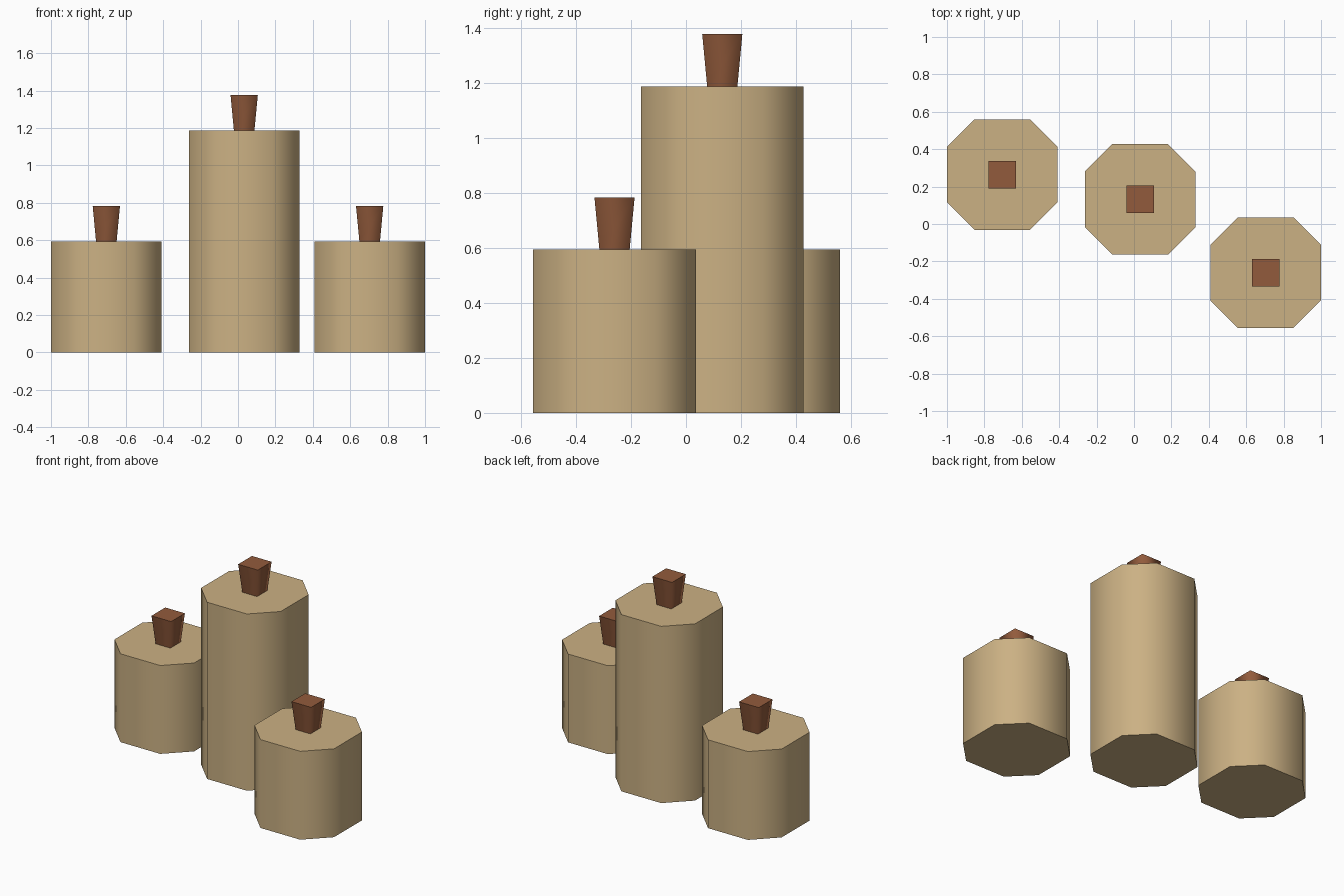
import bpy, bmesh

cube = bpy.data.objects.get("Cube")
if cube:
    bpy.data.objects.remove(cube, do_unlink=True)


def material(name, rgb):
    mat = bpy.data.materials.new(name)
    mat.use_nodes = True
    mat.diffuse_color = (*rgb, 1)
    mat.node_tree.nodes["Principled BSDF"].inputs["Base Color"].default_value = (*rgb, 1)
    return mat


wax = material("tan_wax", (0.60, 0.44, 0.23))
brown = material("brown_wick", (0.29, 0.105, 0.045))


def prism(name, mat, location, bottom, top, height):
    """Loft between two outlines: smooth round the sides, crisp flat caps."""
    bm = bmesh.new()
    low = [bm.verts.new((x, y, 0)) for x, y in bottom]
    high = [bm.verts.new((x, y, height)) for x, y in top]
    caps = [bm.faces.new(low[::-1]), bm.faces.new(high)]
    n = len(low)
    for i in range(n):
        j = (i + 1) % n
        bm.faces.new((low[i], low[j], high[j], high[i])).smooth = True
    for cap in caps:
        for edge in cap.edges:
            edge.smooth = False
    mesh = bpy.data.meshes.new(name)
    bm.to_mesh(mesh)
    bm.free()
    mesh.materials.append(mat)
    obj = bpy.data.objects.new(name, mesh)
    obj.location = location
    bpy.context.collection.objects.link(obj)
    return obj


def square(h):
    return [(-h, -h), (h, -h), (h, h), (-h, h)]


def chamfered_square(h, c):
    return [(-c, -h), (c, -h), (h, -c), (h, c), (c, h), (-c, h), (-h, c), (-h, -c)]


# Three candles: a tall one between two short ones
outline = chamfered_square(0.296, 0.148)
for side, x, y, height in (("right", -0.704, 0.264, 0.594),
                           ("middle", 0.033, 0.132, 1.188),
                           ("left", 0.704, -0.26, 0.594)):
    prism(side + "_candle", wax, (x, y, 0), outline, outline, height)
    # Wick flares towards its top
    prism(side + "_wick", brown, (x, y, height), square(0.055), square(0.073), 0.19)
